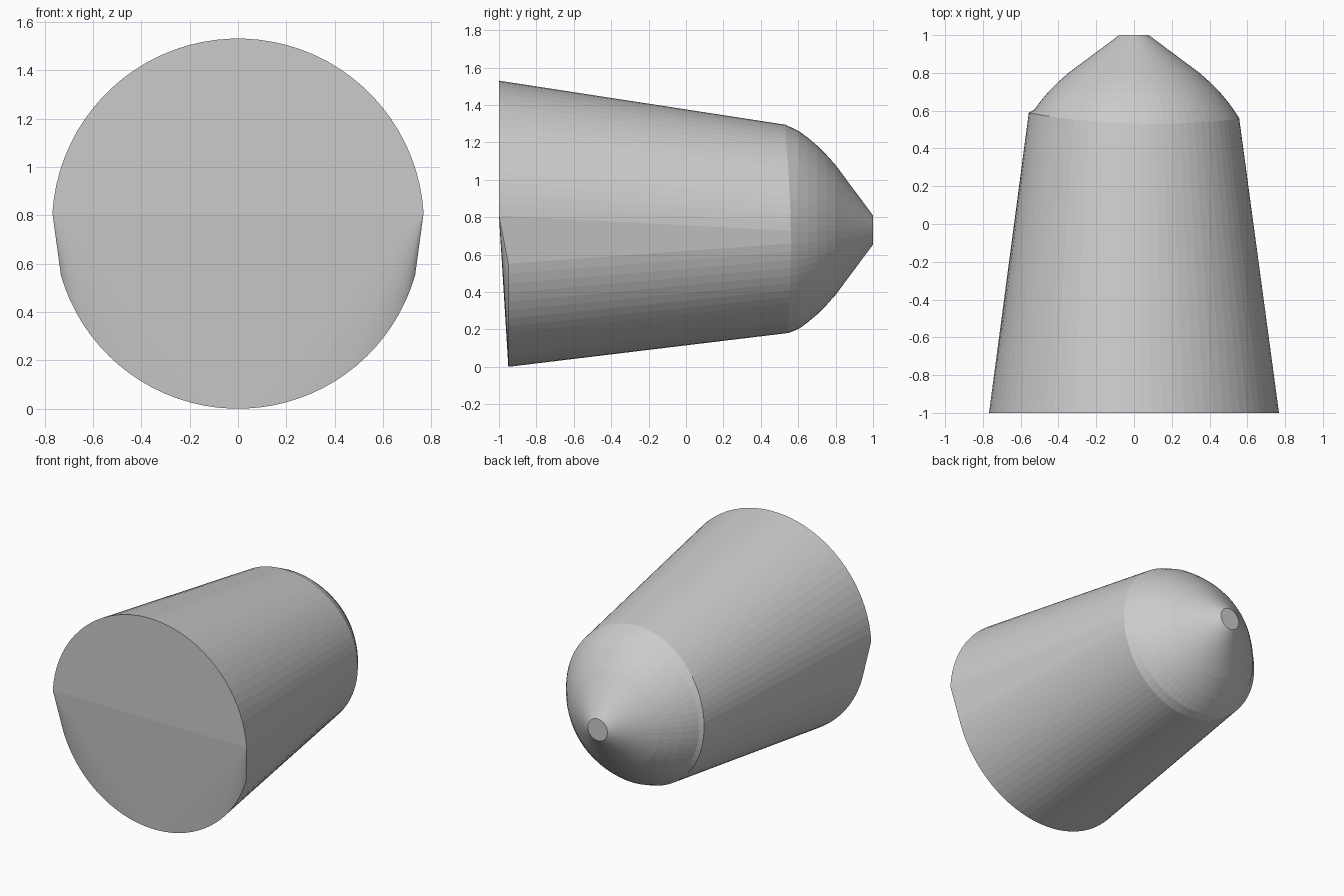
import bpy
import bmesh
import math

if "Cube" in bpy.data.objects:
    bpy.data.objects.remove(bpy.data.objects["Cube"])

SEG = 40  # segments in each half of the round section

grey = bpy.data.materials.new("plain grey")
grey.diffuse_color = (0.6, 0.6, 0.6, 1)
grey.use_nodes = True
grey.node_tree.nodes["Principled BSDF"].inputs["Base Color"].default_value = grey.diffuse_color


def make_object(name, bm):
    bmesh.ops.recalc_face_normals(bm, faces=bm.faces[:])
    mesh = bpy.data.meshes.new(name)
    bm.to_mesh(mesh)
    bm.free()
    mesh.materials.append(grey)
    obj = bpy.data.objects.new(name, mesh)
    bpy.context.collection.objects.link(obj)


def spread(a, b, count):
    return [math.radians(a + (b - a) * i / (count - 1)) for i in range(count)]


def ring(bm, angles, radius, cz, depth):
    return [bm.verts.new((radius * math.cos(a), depth(a), cz + radius * math.sin(a)))
            for a in angles]


def bridge(bm, r1, r2):
    n = len(r1)
    for i in range(n):
        j = (i + 1) % n
        bm.faces.new((r1[i], r1[j], r2[j], r2[i]))


def seam(a):
    # the seam between body and nose is slightly uneven
    return 0.54 + 0.035 * math.cos(a) ** 2 - 0.015 * math.cos(a) - 0.008 * math.sin(a)


# Angles: upper arc and lower arc, with one wide facet on each side between them
front_up = spread(3.5, 176.5, SEG)
front_low = spread(196, 344, SEG - 4)
back_angles = spread(-1, 181, SEG) + spread(188, 352, SEG - 4)

# Tapered body with a folded front
bm = bmesh.new()
up = ring(bm, front_up, 0.769, 0.762, lambda a: -1.0)
low = ring(bm, front_low, 0.762, 0.762, lambda a: -0.95)
back = ring(bm, back_angles, 0.557, 0.738, seam)
bridge(bm, up + low, back)
bm.faces.new(up)                       # flat upper front
mid = len(low) // 2
right, left = up[0], up[-1]
bm.faces.new((left, low[mid], right))  # sloping lower front
for i in range(len(low) - 1):          # fans down to the lower rim
    bm.faces.new((left if i < mid else right, low[i], low[i + 1]))
make_object("tapered_body", bm)

# Rounded nose ending in a small flat tip
bm = bmesh.new()
previous = ring(bm, back_angles, 0.557, 0.738, seam)
for y, r in [(0.605, 0.528), (0.65, 0.495), (0.70, 0.453), (0.75, 0.403),
             (0.80, 0.347), (1.0, 0.078)]:
    current = ring(bm, back_angles, r, 0.732, lambda a, y=y: y)
    bridge(bm, previous, current)
    previous = current
bm.faces.new(previous)
make_object("rounded_nose", bm)
